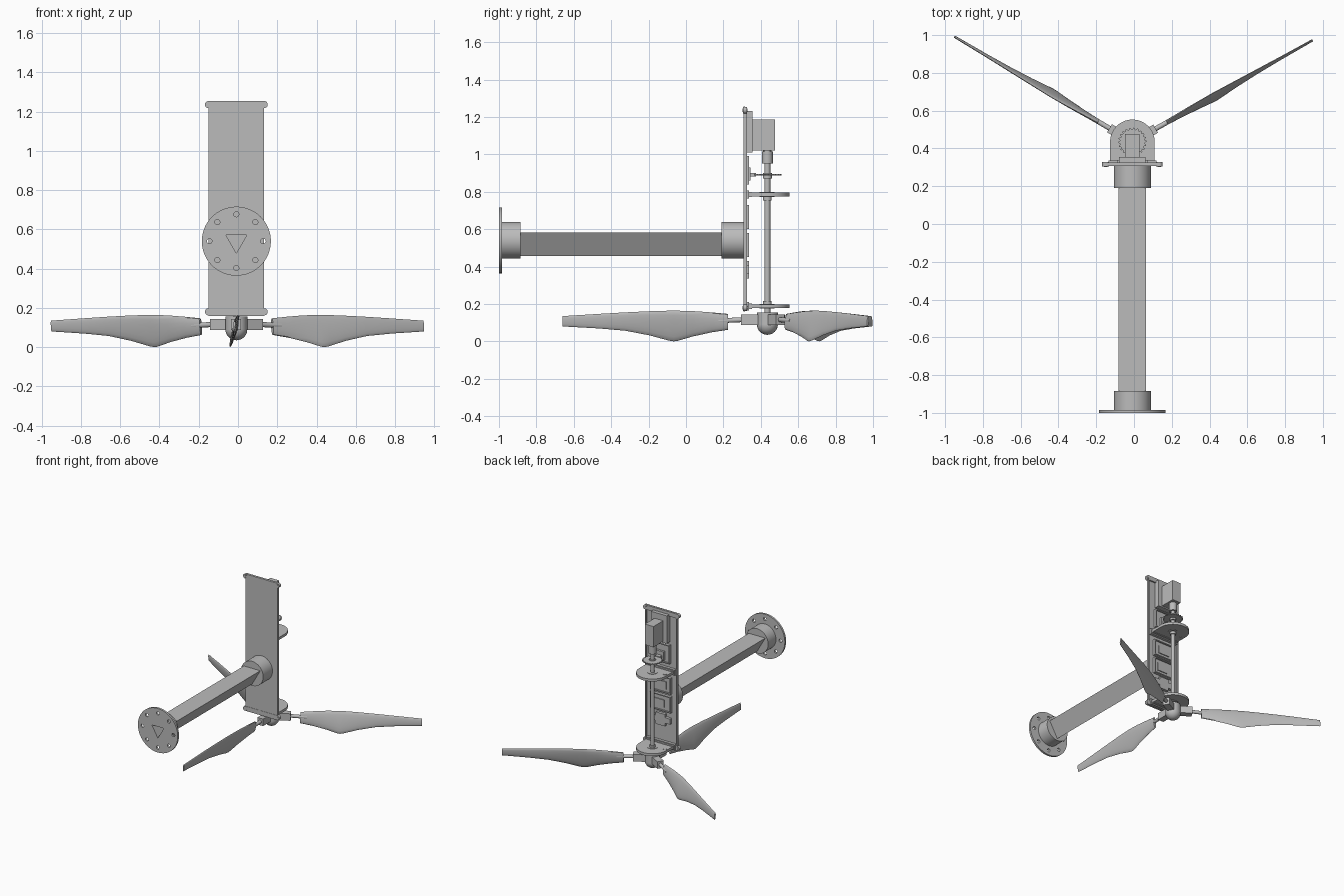
import bpy, bmesh
from math import pi, sin, cos, radians
from mathutils import Vector, Matrix

if "Cube" in bpy.data.objects:
    bpy.data.objects.remove(bpy.data.objects["Cube"], do_unlink=True)

grey = bpy.data.materials.new("plain grey")
grey.use_nodes = True
GREY = (0.5, 0.5, 0.5, 1)
grey.diffuse_color = GREY
grey.node_tree.nodes["Principled BSDF"].inputs["Base Color"].default_value = GREY

AXIS_X = -0.0085        # model's mirror plane
SHAFT_Y = 0.435         # vertical shaft position
BEAM_Z = 0.54           # height of the horizontal beam
parts = []


def finish(name, bm):
    bmesh.ops.recalc_face_normals(bm, faces=bm.faces)
    mesh = bpy.data.meshes.new(name)
    bm.to_mesh(mesh)
    bm.free()
    mesh.materials.append(grey)
    ob = bpy.data.objects.new(name, mesh)
    bpy.context.collection.objects.link(ob)
    parts.append(ob)
    return ob


def box(name, half_x, y, z, x=0, turn=None):
    bm = bmesh.new()
    size = (2 * half_x, y[1] - y[0], z[1] - z[0])
    mid = Vector((x, sum(y) / 2, sum(z) / 2))
    bmesh.ops.create_cube(bm, size=1, matrix=Matrix.Translation(mid) @ Matrix.Diagonal((*size, 1)))
    if turn:
        bm.transform(turn)
    return finish(name, bm)


def add_cylinder(bm, r, a, b, sides):
    a, b = Vector(a), Vector(b)
    rot = (b - a).to_track_quat('Z', 'Y').to_matrix().to_4x4()
    bmesh.ops.create_cone(bm, cap_ends=True, segments=sides, radius1=r, radius2=r,
                          depth=(b - a).length, matrix=Matrix.Translation((a + b) / 2) @ rot)


def cylinder(name, r, a, b, sides=32):
    bm = bmesh.new()
    add_cylinder(bm, r, a, b, sides)
    return finish(name, bm)


def loft(bm, rings):
    rows = [[bm.verts.new(p) for p in ring] for ring in rings]
    n = len(rows[0])
    for lower, upper in zip(rows, rows[1:]):
        for i in range(n):
            bm.faces.new((lower[i], lower[(i + 1) % n], upper[(i + 1) % n], upper[i]))
    bm.faces.new(rows[0])
    bm.faces.new(rows[-1])


def prism_z(name, outline, z0, z1):
    bm = bmesh.new()
    loft(bm, [[(x, y, z) for x, y in outline] for z in (z0, z1)])
    return finish(name, bm)


def triangle(w, y0, y1, bm):
    # equilateral section, flat side up
    h = w * 0.866
    top = BEAM_Z + h / 3
    loft(bm, [[(-w / 2, y, top), (w / 2, y, top), (0, y, top - h)] for y in (y0, y1)])


def cut(ob, cutter):
    mod = ob.modifiers.new("cut", 'BOOLEAN')
    mod.operation, mod.solver, mod.object = 'DIFFERENCE', 'EXACT', cutter
    bpy.context.view_layer.update()
    mesh = bpy.data.meshes.new_from_object(ob.evaluated_get(bpy.context.evaluated_depsgraph_get()))
    ob.modifiers.clear()
    ob.data = mesh


# Hollow triangular beam with bolted wall flange and two sockets
flange = cylinder("wall_flange", 0.176, (0, -1, BEAM_Z), (0, -0.984, BEAM_Z), 64)
socket = cylinder("wall_socket", 0.098, (0, -0.986, BEAM_Z), (0, -0.885, BEAM_Z), 48)
cylinder("tower_socket", 0.098, (0, 0.19, BEAM_Z), (0, 0.31, BEAM_Z), 48)
bm = bmesh.new()
triangle(0.145, -0.99, 0.25, bm)
beam = finish("beam", bm)
bm = bmesh.new()
triangle(0.106, -1.1, 0.27, bm)
bore = finish("bore_cutter", bm)
bm = bmesh.new()
for i in range(8):
    x, z = 0.137 * cos(i * pi / 4), BEAM_Z + 0.137 * sin(i * pi / 4)
    add_cylinder(bm, 0.013, (x, -1.1, z), (x, -0.9, z), 20)
bolts = finish("bolt_hole_cutter", bm)
for ob in (flange, socket, beam):
    cut(ob, bore)
cut(flange, bolts)
for helper in (bore, bolts):
    parts.remove(helper)
    bpy.data.objects.remove(helper, do_unlink=True)

# Upright back plate: shallow tray with side rails and eared end bars
box("tower_plate", 0.142, (0.308, 0.315), (0.16, 1.255))
for s in (-1, 1):
    box("side_rail", 0.005, (0.31, 0.326), (0.18, 1.235), s * 0.137)
for z in (0.18, 1.236):
    box("end_bar", 0.142, (0.306, 0.326), (z - 0.018, z + 0.018))
    for s in (-1, 1):
        cylinder("ear", 0.018, (s * 0.142, 0.304, z), (s * 0.142, 0.327, z), 24)
        cylinder("ear_screw", 0.009, (s * 0.142, 0.302, z), (s * 0.142, 0.329, z), 16)


# Electronics on the rear of the plate
def frame(name, half_x, z0, z1, x=0, w=0.008):
    box(name + "_base", half_x, (0.313, 0.327), (z0, z1), x)
    for s in (-1, 1):
        box(name + "_side", w / 2, (0.32, 0.338), (z0, z1), x + s * (half_x - w / 2))
    for z in (z0, z1 - w):
        box(name + "_edge", half_x, (0.32, 0.338), (z, z + w), x)


frame("upper_board", 0.09, 0.6, 0.73)
frame("middle_board", 0.09, 0.45, 0.58)
box("upper_chip", 0.05, (0.32, 0.334), (0.63, 0.69))
box("middle_chip", 0.045, (0.32, 0.334), (0.48, 0.54), 0.015)
box("lower_board", 0.04, (0.313, 0.337), (0.335, 0.43))
box("lower_board_wing", 0.085, (0.313, 0.337), (0.36, 0.405))
frame("sensor_board", 0.08, 0.84, 0.99)
box("sensor_bracket", 0.022, (0.32, 0.375), (0.882, 0.9))
box("sensor_base", 0.035, (0.32, 0.345), (0.86, 0.93))

# Generator and shaft
box("generator_mount", 0.07, (0.312, 0.355), (1.01, 1.232))
box("generator", 0.038, (0.35, 0.477), (1.02, 1.185))


def on_shaft(name, r, z0, z1, sides=24):
    return cylinder(name, r, (0, SHAFT_Y, z0), (0, SHAFT_Y, z1), sides)


on_shaft("generator_neck", 0.022, 1.0, 1.03)
on_shaft("coupling", 0.029, 0.95, 1.015)
on_shaft("shaft", 0.0155, 0.1, 0.96)
on_shaft("encoder_collar", 0.024, 0.872, 0.9)
on_shaft("upper_collar", 0.023, 0.752, 0.775)
on_shaft("lower_collar", 0.023, 0.2, 0.215)

# Slotted encoder disc
slots = 22
outline = []
for i in range(slots * 4):
    r, a = (0.075 if i % 4 < 2 else 0.066), 2 * pi * i / (slots * 4)
    outline.append((r * cos(a), SHAFT_Y + r * sin(a)))
prism_z("encoder_disc", outline, 0.887, 0.894)

# Round-nosed bearing shelves with mounting feet
nose = [(0.118 * cos(i * pi / 32), SHAFT_Y + 0.118 * sin(i * pi / 32)) for i in range(33)]
for label, z in (("lower", 0.188), ("upper", 0.785)):
    prism_z(label + "_bearing_shelf", nose + [(-0.118, 0.32), (0.118, 0.32)], z - 0.01, z + 0.01)
    box(label + "_shelf_foot", 0.127, (0.312, 0.337), (z - 0.022, z + 0.022))
    box(label + "_shelf_web", 0.118, (0.33, 0.352), (z - 0.014, z + 0.014))
    on_shaft(label + "_bearing", 0.038, z - 0.013, z + 0.013, 32)
    cylinder(label + "_shelf_pin", 0.016, (-0.093, 0.41, z - 0.012), (-0.093, 0.41, z + 0.013), 20)

# Hub with domed underside
on_shaft("hub", 0.056, 0.09, 0.155, 40)
bm = bmesh.new()
bmesh.ops.create_uvsphere(bm, u_segments=40, v_segments=20, radius=0.056,
                          matrix=Matrix.Translation((0, SHAFT_Y, 0.091)))
finish("hub_dome", bm)

# Blade stations: radius, top edge, bottom edge, thickness, lean
STATIONS = [(0.21, 0.147, 0.062, 0.024, 0.12), (0.3, 0.155, 0.048, 0.024, 0.18),
            (0.4, 0.162, 0.026, 0.024, 0.23), (0.48, 0.164, 0.003, 0.023, 0.25),
            (0.5, 0.164, 0, 0.023, 0.25), (0.53, 0.164, 0.005, 0.022, 0.24),
            (0.63, 0.161, 0.032, 0.02, 0.21), (0.76, 0.155, 0.057, 0.017, 0.17),
            (0.9, 0.147, 0.069, 0.014, 0.13), (1.095, 0.135, 0.08, 0.011, 0.1)]
SEGS = 16


def blade_section(r, top, bottom, thick, lean):
    ring = []
    for i in range(SEGS):
        a = 2 * pi * i / SEGS
        z = (top + bottom) / 2 + (top - bottom) / 2 * cos(a)
        ring.append((r, thick / 2 * sin(a) + lean * (z - 0.105), z))
    return ring


# Three arms and blades around the hub
for heading in (30, 150, 270):
    turn = Matrix.Translation((0, SHAFT_Y, 0)) @ Matrix.Rotation(radians(heading - 0.6), 4, 'Z')
    box("blade_arm", 0.05, (-0.025, 0.025), (0.087, 0.143), 0.091, turn)
    cylinder("blade_rod", 0.013, turn @ Vector((0.13, 0, 0.116)), turn @ Vector((0.26, 0, 0.11)), 20)
    bm = bmesh.new()
    loft(bm, [blade_section(*s) for s in STATIONS])
    bm.transform(turn)
    finish("blade", bm)

# Placement and shading
bpy.ops.object.select_all(action='DESELECT')
for ob in parts:
    ob.location.x = AXIS_X
    ob.select_set(True)
bpy.context.view_layer.objects.active = parts[0]
bpy.ops.object.shade_smooth_by_angle(angle=radians(32))
